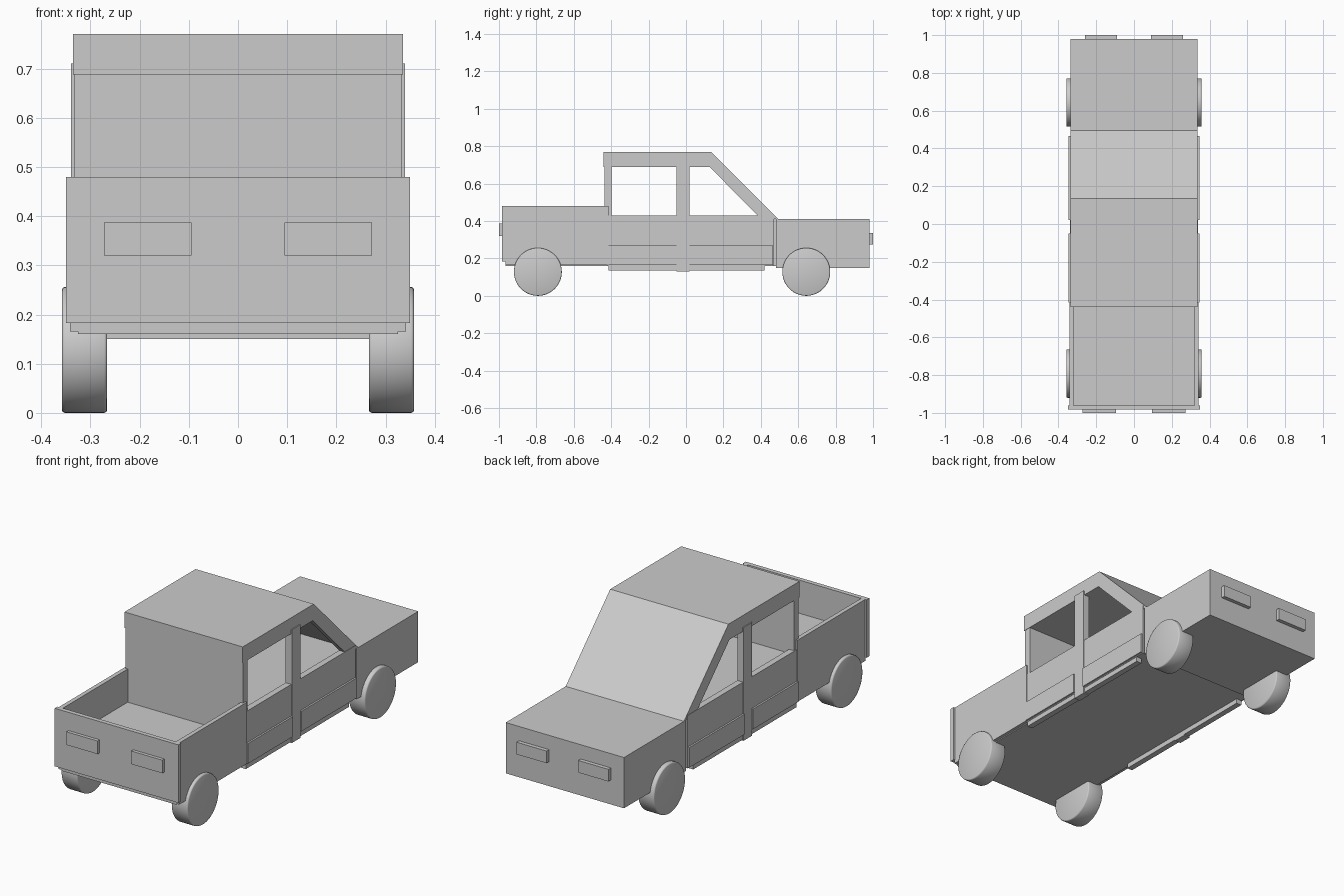
import bpy, bmesh, math

if "Cube" in bpy.data.objects:
    bpy.data.objects.remove(bpy.data.objects["Cube"])


def make(name, bm):
    bmesh.ops.recalc_face_normals(bm, faces=bm.faces[:])
    mesh = bpy.data.meshes.new(name)
    bm.to_mesh(mesh)
    bm.free()
    ob = bpy.data.objects.new(name, mesh)
    bpy.context.collection.objects.link(ob)
    return ob


def prism(name, x0, x1, profile):
    """Extrude a (y, z) profile from x0 to x1."""
    bm = bmesh.new()
    face = bm.faces.new([bm.verts.new((x0, y, z)) for y, z in profile])
    ext = bmesh.ops.extrude_face_region(bm, geom=[face])
    verts = [v for v in ext["geom"] if isinstance(v, bmesh.types.BMVert)]
    bmesh.ops.translate(bm, verts=verts, vec=(x1 - x0, 0, 0))
    return make(name, bm)


def box(name, x0, x1, y0, y1, z0, z1):
    return prism(name, x0, x1, [(y0, z0), (y1, z0), (y1, z1), (y0, z1)])


def mirrored(ob):
    mod = ob.modifiers.new("mirror", "MIRROR")
    mod.use_axis = (True, False, False)
    return ob


# Lower body: hood block, cab base, bed floor
box("hood", -.335, .335, .48, .98, .15, .41)
box("cab_base", -.325, .325, -.43, .48, .16, .41)
box("bed_floor", -.325, .325, -.965, -.43, .16, .31)

# Open bed
mirrored(box("bed_side", .32, .342, -.965, -.415, .165, .48))
box("tailgate", -.35, .35, -.983, -.96, .183, .48)

# Cab shell: roof, rear wall, sloped windshield, pillars
prism("roof", -.335, .335, [(-.44, .688), (-.44, .77), (.135, .77), (.217, .688)])
box("cab_rear_wall", -.333, .333, -.435, -.398, .30, .69)
prism("windshield", -.335, .335, [(.187, .688), (.217, .688), (.495, .41), (.465, .41)])
mirrored(prism("front_pillar", .305, .335,
               [(.125, .69), (.19, .69), (.467, .41), (.403, .41)]))
mirrored(box("middle_pillar", .305, .34, -.05, .02, .13, .71))

# Doors with lower mouldings, and running boards
mirrored(box("door_panel", .305, .337, -.42, .47, .16, .43))
for name, y0, y1 in (("rear", -.415, -.05), ("front", .02, .465)):
    mirrored(box(name + "_door_moulding", .33, .346, y0, y1, .165, .268))
    mirrored(box(name + "_running_board", .305, .335,
                 y0, min(y1, .42), .135, .168))

# Lamps
mirrored(box("tail_lamp", .095, .272, -1.0, -.98, .32, .387))
mirrored(box("head_lamp", .09, .26, .975, 1.0, .275, .337))

# Wheels
for name, y in (("rear_wheel", -.792), ("front_wheel", .643)):
    for side, sx in (("right", 1), ("left", -1)):
        bpy.ops.mesh.primitive_cylinder_add(
            vertices=48, radius=.128, depth=.092,
            location=(sx * .312, y, .128), rotation=(0, math.pi / 2, 0))
        wheel = bpy.context.object
        wheel.name = f"{name}_{side}"
        bev = wheel.modifiers.new("edge", "BEVEL")
        bev.width = .006
        bev.segments = 2
        bpy.ops.object.shade_smooth()
